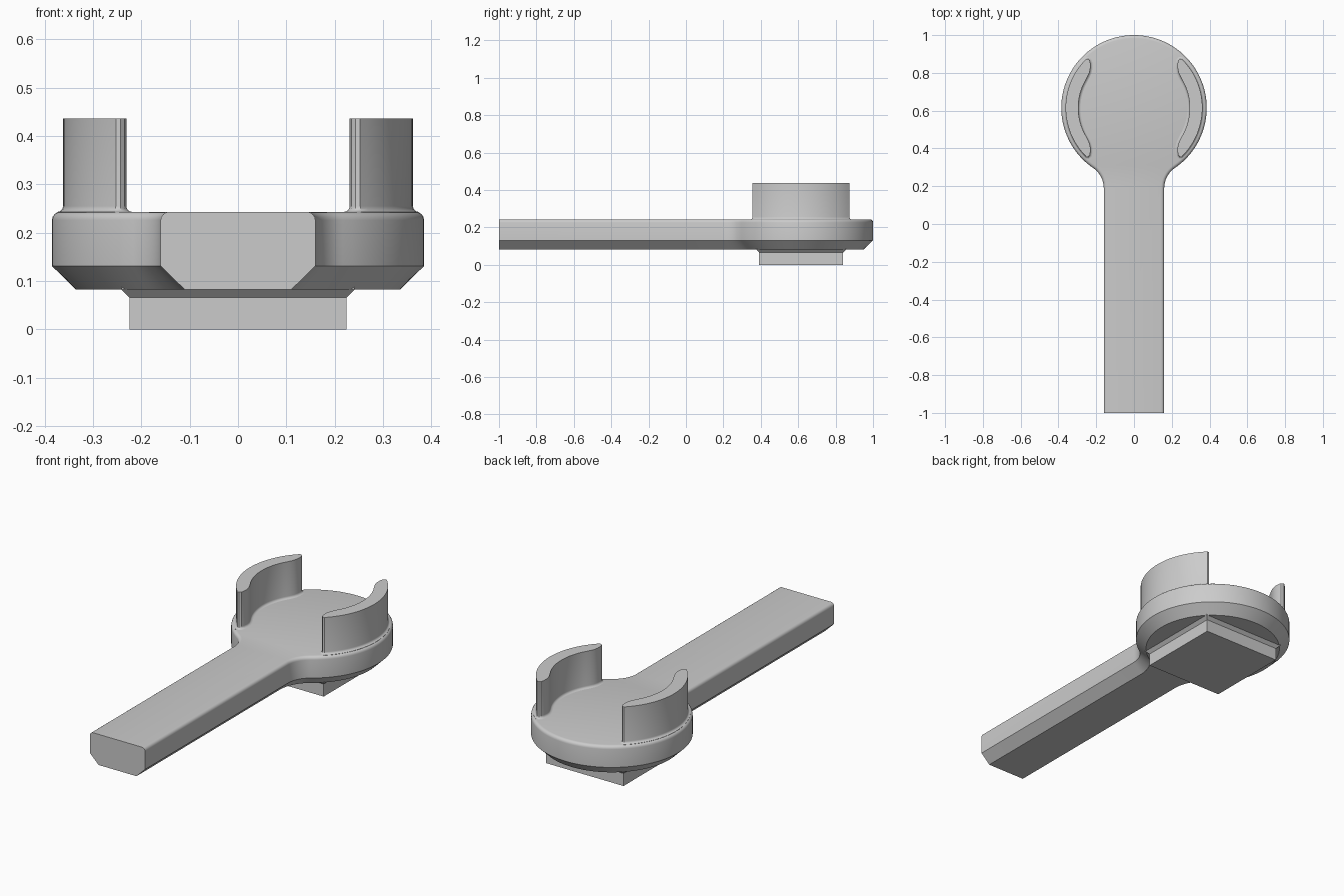
import bpy, bmesh
from math import sin, cos, pi, atan2, asin, sqrt, radians
from mathutils import Vector

if "Cube" in bpy.data.objects:
    bpy.data.objects.remove(bpy.data.objects["Cube"], do_unlink=True)

grey = bpy.data.materials.new("grey")
grey.use_nodes = True
COLOR = (0.6, 0.6, 0.6, 1)
grey.diffuse_color = COLOR
grey.node_tree.nodes["Principled BSDF"].inputs["Base Color"].default_value = COLOR

HEAD_Y, HEAD_R, HALF_W, NECK_R = 0.615, 0.385, 0.16, 0.13
BOTTOM, TOP = 0.082, 0.243


def arc(cx, cy, r, a0, a1, n):
    return [(cx + r * cos(a0 + (a1 - a0) * i / n),
             cy + r * sin(a0 + (a1 - a0) * i / n)) for i in range(n + 1)]


def loft(name, rings):
    """Skin a stack of (outline, z) rings and cap both ends."""
    bm = bmesh.new()
    loops = [[bm.verts.new((x, y, z)) for x, y in pts] for pts, z in rings]
    n = len(loops[0])
    for a, b in zip(loops, loops[1:]):
        for i in range(n):
            j = (i + 1) % n
            bm.faces.new((a[i], a[j], b[j], b[i]))
    bm.faces.new(loops[0][::-1])
    bm.faces.new(loops[-1])
    bmesh.ops.recalc_face_normals(bm, faces=bm.faces)
    mesh = bpy.data.meshes.new(name)
    bm.to_mesh(mesh)
    bm.free()
    mesh.materials.append(grey)
    obj = bpy.data.objects.new(name, mesh)
    bpy.context.collection.objects.link(obj)
    bpy.ops.object.select_all(action='DESELECT')
    obj.select_set(True)
    bpy.context.view_layer.objects.active = obj
    bpy.ops.object.shade_smooth_by_angle(angle=radians(30))
    return obj


def paddle_outline(inset):
    """Handle, neck fillets and round head, shrunk by inset except at the flat end."""
    nx = HALF_W + NECK_R
    ny = HEAD_Y - sqrt((HEAD_R + NECK_R) ** 2 - nx ** 2)
    a = atan2(ny - HEAD_Y, nx)
    right = [(HALF_W - inset, -1)]
    right += arc(nx, ny, NECK_R + inset, pi, pi + a, 12)
    right += arc(0, HEAD_Y, HEAD_R - inset, a, pi / 2, 40)[1:]
    return right + [(-x, y) for x, y in right[-2::-1]]


# Handle and head in one body: chamfered below, rounded above
ROUND = 0.017
levels = [(0.05, BOTTOM), (0, 0.131)]
for k in range(5):
    t = k * pi / 8
    levels.append((ROUND * (1 - cos(t)), TOP - ROUND + ROUND * sin(t)))
loft("handle_and_head", [(paddle_outline(d), z) for d, z in levels])


def prong_outline():
    """Crescent with blunt, slightly hooked tips."""
    outer, inner = 0.362, 0.295
    a, b = asin(0.259 / outer), asin(0.15 / inner)
    tip = [(0.243, 0.259), (0.235, 0.252), (0.231, 0.235), (0.231, 0.21),
           (0.236, 0.187), (0.245, 0.167)]
    pts = arc(0, 0, outer, -a, a, 28) + tip + arc(0, 0, inner, b, -b, 20)
    return pts + [(x, -y) for x, y in reversed(tip)]


def grow(pts, d):
    """Push a counter-clockwise outline outward along its corner normals."""
    out = []
    for i, p in enumerate(pts):
        p = Vector(p)
        e0 = (p - Vector(pts[i - 1])).normalized()
        e1 = (Vector(pts[(i + 1) % len(pts)]) - p).normalized()
        normal = Vector((e0.y + e1.y, -e0.x - e1.x)).normalized()
        out.append(tuple(p + normal * d))
    return out


# Upright prongs with a small fillet at the foot
FOOT = 0.012
prong = prong_outline()
stack = [(FOOT, TOP - 0.006)]
for k in range(5):
    t = k * pi / 8
    stack.append((FOOT * (1 - sin(t)), TOP + FOOT * (1 - cos(t))))
stack.append((0, 0.436))
for side, name in ((1, "left_prong"), (-1, "right_prong")):
    loft(name, [([(side * x, y + HEAD_Y) for x, y in grow(prong, d)], z)
                for d, z in stack])


# Square plug under the head, flaring where it meets it
def square(h):
    return [(sx * h, HEAD_Y + sy * h) for sx, sy in ((-1, -1), (1, -1), (1, 1), (-1, 1))]


loft("square_plug", [(square(0.225), 0), (square(0.225), 0.066),
                     (square(0.241), BOTTOM), (square(0.241), BOTTOM + 0.01)])
